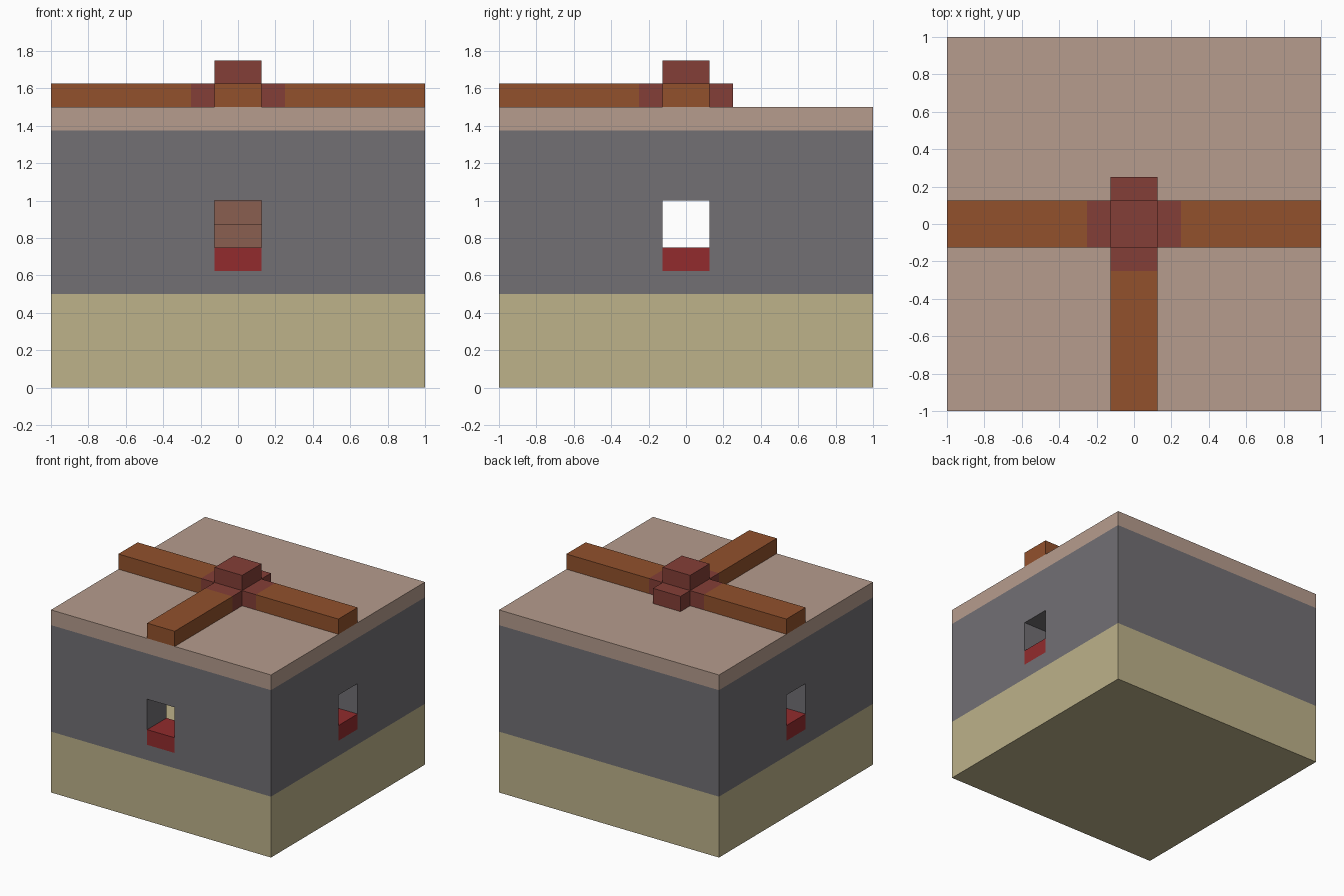
import bpy
import bmesh
from mathutils import Matrix, Vector

old = bpy.data.objects.get("Cube")
if old:
    bpy.data.objects.remove(old, do_unlink=True)


def material(name, hex_code):
    srgb = [int(hex_code[i:i + 2], 16) / 255 for i in (0, 2, 4)]
    colour = [((c + 0.055) / 1.055) ** 2.4 for c in srgb] + [1]
    mat = bpy.data.materials.new(name)
    mat.use_nodes = True
    mat.diffuse_color = colour
    mat.node_tree.nodes["Principled BSDF"].inputs["Base Color"].default_value = colour
    return mat


CREAM = material("cream", "bdb28a")
GREY = material("grey", "727074")
PINK = material("dusty pink", "b69c8d")
WOOD = material("wood brown", "92512c")
BRICK = material("dark red", "843f37")
RED = material("bright red", "922b2d")
CLAY = material("clay brown", "8a5f50")


def boxes(name, mat, *spans):
    """One object made of boxes, each given as its low and high corner."""
    bm = bmesh.new()
    for low, high in spans:
        low, high = Vector(low), Vector(high)
        fit = Matrix.Translation((low + high) / 2) @ Matrix.Diagonal((high - low).to_4d())
        bmesh.ops.create_cube(bm, size=1, matrix=fit)
    mesh = bpy.data.meshes.new(name)
    bm.to_mesh(mesh)
    bm.free()
    mesh.materials.append(mat)
    obj = bpy.data.objects.new(name, mesh)
    bpy.context.collection.objects.link(obj)
    return obj


# Solid base and roof slab
U = 0.125
R = 0.75
boxes("base", CREAM, ((-1, -1, 0), (1, 1, 0.5)))
boxes("roof_slab", PINK, ((-1, -1, 1.375), (1, 1, 1.5)))

# Hollow walls with openings at the front and both sides
walls = boxes("walls", GREY, ((-1, -1, 0.5), (1, 1, 1.375)))
cutters = [
    boxes("room_cutter", GREY, ((-R, -R, 0.4), (R, R, 1.5))),
    boxes("side_window_cutter", GREY, ((-2, -U, 0.625), (2, U, 1))),
    boxes("front_window_cutter", GREY, ((-U, -2, 0.625), (U, 0, 1))),
]
for cutter in cutters:
    mod = walls.modifiers.new(cutter.name, "BOOLEAN")
    mod.operation = "DIFFERENCE"
    mod.solver = "EXACT"
    mod.object = cutter
bpy.context.view_layer.update()
baked = bpy.data.meshes.new_from_object(
    walls.evaluated_get(bpy.context.evaluated_depsgraph_get()))
walls.modifiers.clear()
walls.data = baked
for cutter in cutters:
    bpy.data.objects.remove(cutter, do_unlink=True)

# Window sills, flush with the walls
boxes("front_sill", RED, ((-U, -1, 0.625), (U, -R, 0.75)))
boxes("left_sill", RED, ((R, -U, 0.625), (1, U, 0.75)))
boxes("right_sill", RED, ((-1, -U, 0.625), (-R, U, 0.75)))

# Stepped bench against the inner back wall
boxes("inner_bench", CLAY,
      ((-0.5, 0.25, 0.5), (0.5, 0.5, 0.875)),
      ((-0.5, 0.5, 0.5), (0.5, R, 1.125)))

# Roof beams meeting at a raised hub
boxes("roof_beams", WOOD,
      ((-1, -U, 1.5), (-0.25, U, 1.625)),
      ((0.25, -U, 1.5), (1, U, 1.625)),
      ((-U, -1, 1.5), (U, -0.25, 1.625)))
boxes("roof_hub", BRICK,
      ((-0.25, -U, 1.5), (0.25, U, 1.625)),
      ((-U, -0.25, 1.5), (U, -U, 1.625)),
      ((-U, U, 1.5), (U, 0.25, 1.625)),
      ((-U, -U, 1.625), (U, U, 1.75)))
